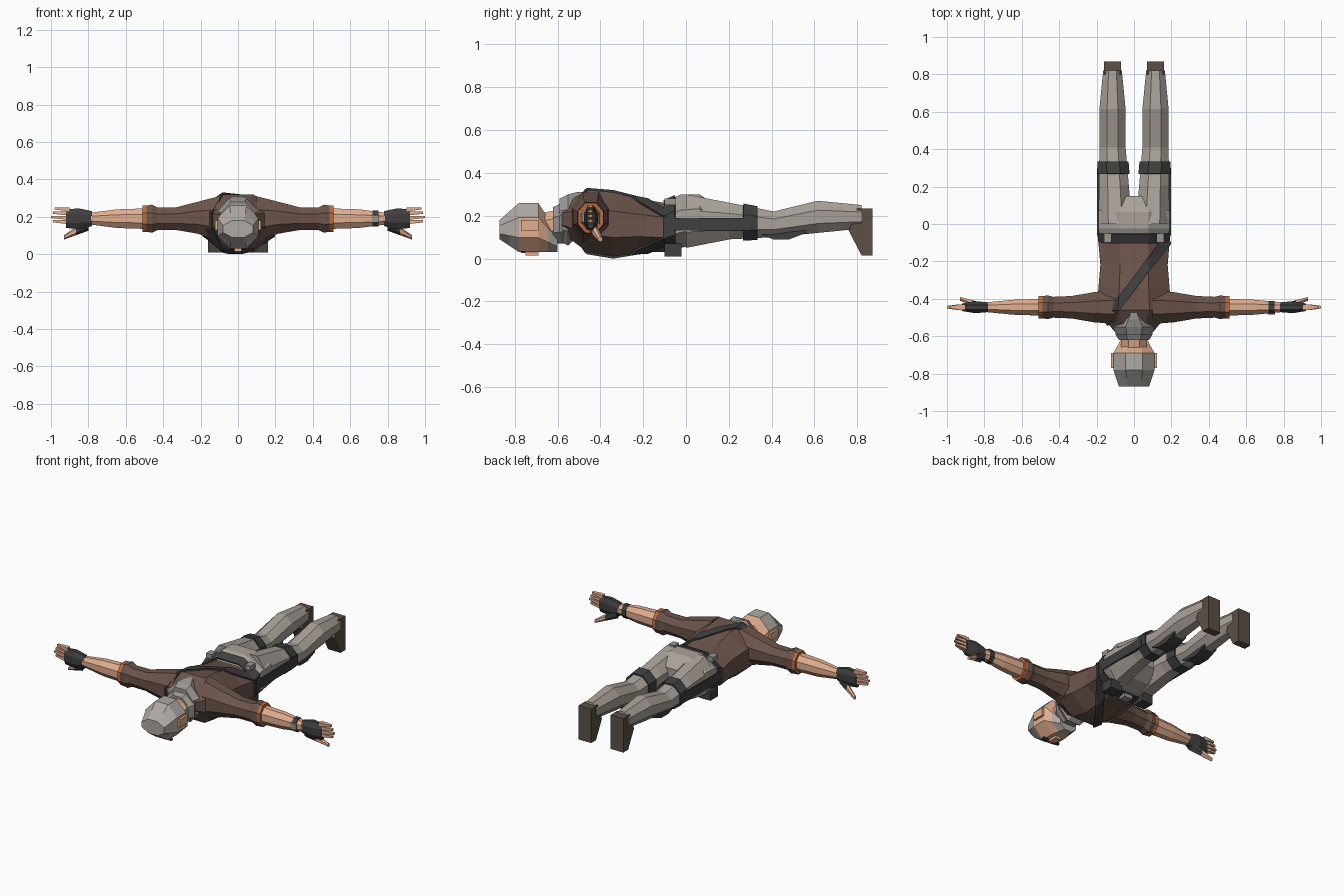
import bpy, bmesh, math
from mathutils import Vector

if "Cube" in bpy.data.objects:
    bpy.data.objects.remove(bpy.data.objects["Cube"])

ARM_Y, ARM_Z, LEG_X = -.445, .19, .115


def material(name, *rgb):
    mat = bpy.data.materials.new(name)
    mat.use_nodes = True
    mat.diffuse_color = (*rgb, 1)
    shader = next(n for n in mat.node_tree.nodes if n.type == 'BSDF_PRINCIPLED')
    shader.inputs["Base Color"].default_value = mat.diffuse_color
    return mat


TROUSER = material("trouser grey", .4, .36, .32)
HAIR = material("hair grey", .43, .4, .37)
SCARF = material("scarf grey", .33, .31, .29)
SHIRT = material("shirt brown", .15, .09, .07)
BOOT = material("boot brown", .11, .08, .06)
DARK = material("dark strap", .05, .05, .05)
SKIN = material("skin", .76, .43, .28)
TRIM = material("orange trim", .5, .15, .05)


def add_object(name, bm, materials, mirror):
    mesh = bpy.data.meshes.new(name)
    bm.to_mesh(mesh)
    bm.free()
    for mat in materials:
        mesh.materials.append(mat)
    part = bpy.data.objects.new(name, mesh)
    bpy.context.collection.objects.link(part)
    if mirror:
        part.modifiers.new("both sides", 'MIRROR')
    return part


def sample(values, t):
    """Read a value at t along evenly spaced controls; a plain number is constant."""
    if not isinstance(values, tuple):
        return values
    place = t * (len(values) - 1)
    i = min(int(place), len(values) - 2)
    return values[i] + (values[i + 1] - values[i]) * (place - i)


def loft(name, axis, span, centre, wide, low, high, *materials,
         mirror=False, sides=8, rings=4, paint=None):
    """Skin evenly spaced rings whose width, bottom and top follow their controls."""
    bm = bmesh.new()
    grow = 1 / math.cos(math.pi / sides)
    loops = []
    for r in range(rings):
        t = r / (rings - 1)
        along, middle = sample(span, t), sample(centre, t)
        bottom, top = sample(low, t), sample(high, t)
        loop = []
        for s in range(sides):
            angle = math.tau * (s + .5) / sides
            across = middle + sample(wide, t) * grow * math.cos(angle)
            z = (bottom + top) / 2 + (top - bottom) / 2 * grow * math.sin(angle)
            loop.append(bm.verts.new((along, across, z) if axis == 'x' else (across, along, z)))
        loops.append(loop)
    for first, second in zip(loops, loops[1:]):
        for s in range(sides):
            bm.faces.new((first[s - 1], first[s], second[s], second[s - 1]))
    bm.faces.new(loops[0])
    bm.faces.new(loops[-1])
    bmesh.ops.recalc_face_normals(bm, faces=bm.faces)
    if paint:
        for face in bm.faces:
            face.material_index = int(paint(face.calc_center_median()))
    return add_object(name, bm, materials, mirror)


def arm_piece(name, span, wide, tall, mat, mirror=True, rings=2):
    """A tube centred on the line of the arm."""
    halves = tall if isinstance(tall, tuple) else (tall, tall)
    low = tuple(ARM_Z - h for h in halves)
    high = tuple(ARM_Z + h for h in halves)
    return loft(name, 'x', span, ARM_Y, wide, low, high, mat, mirror=mirror, rings=rings)


def prism(name, outline, span, mat, mirror=False):
    """Extrude a side outline of (y, z) points across x."""
    bm = bmesh.new()
    face = bm.faces.new([bm.verts.new((span[0], y, z)) for y, z in outline])
    extruded = bmesh.ops.extrude_face_region(bm, geom=[face])["geom"]
    for item in extruded:
        if isinstance(item, bmesh.types.BMVert):
            item.co.x = span[1]
    bmesh.ops.recalc_face_normals(bm, faces=bm.faces)
    return add_object(name, bm, [mat], mirror)


def box(name, x, y, z, mat, mirror=False):
    outline = [(y[0], z[0]), (y[1], z[0]), (y[1], z[1]), (y[0], z[1])]
    return prism(name, outline, x, mat, mirror)


def strap(name, body, centre, direction, half, mirror=False):
    """Cut a strip out of a body part and thicken it outward."""
    bm = bmesh.new()
    bm.from_mesh(body.data)
    normal, middle = Vector(direction).normalized(), Vector(centre)
    for side in (normal, -normal):
        bmesh.ops.bisect_plane(bm, geom=bm.verts[:] + bm.edges[:] + bm.faces[:],
                               plane_co=middle + side * half, plane_no=side, clear_outer=True)
    part = add_object(name, bm, [DARK], mirror)
    shell = part.modifiers.new("thickness", 'SOLIDIFY')
    shell.thickness, shell.offset = .01, 1


# Torso with cross strap
torso = loft("shirt_body", 'y', (-.58, -.1), 0, (.1, .2, .19, .18, .19),
             (.12, .03, .01, .03, .03), (.25, .32, .31, .28, .26), SHIRT, rings=5)
strap("cross_strap", torso, (0, -.32, 0), (.8, -.6, 0), .024)

# Hips, belt and pouches
hips = loft("trouser_hips", 'y', (-.11, .15), 0, (.18, .19, .19, .14),
            (.03, .05, .07, .13), (.26, .3, .3, .24), TROUSER)
strap("belt", hips, (0, -.075, 0), (0, 1, 0), .025)
box("belt_buckle", (-.03, .03), (-.1, -.05), (.01, .04), SCARF)
box("front_pouch", (.08, .16), (-.1, -.02), (.01, .07), DARK, True)
box("back_pouch", (.12, .16), (-.1, -.05), (.25, .28), SCARF, True)

# Legs with thigh straps, knee pads and boots
legs = loft("trouser_legs", 'y', (0, .82), (.1, LEG_X, LEG_X), (.09, .08, .07, .07, .05),
            (.05, .09, .1, .12, .14), (.3, .26, .22, .27, .25), TROUSER, mirror=True, rings=5)
strap("thigh_strap", legs, (0, .3, 0), (0, 1, 0), .033, True)
box("holster_strap", (.18, .197), (-.06, .3), (.13, .19), DARK, True)
loft("knee_pad", 'y', (.33, .56), LEG_X, .045, (.12, .09, .09, .12), .14, DARK,
     mirror=True, sides=4)
prism("boot", [(.76, .13), (.82, .015), (.87, .015), (.87, .235), (.8, .235)],
      (LEG_X - .045, LEG_X + .045), BOOT, True)

# Sleeves, cuffs and forearms
loft("sleeve", 'x', (.1, .45), ARM_Y, (.09, .08, .06, .055), (.07, .11, .13, .13),
     (.31, .28, .25, .25), SHIRT, mirror=True)
arm_piece("sleeve_cuff", (.43, .49), (.055, .063, .06), (.06, .075, .07), SHIRT, rings=3)
arm_piece("cuff_trim", (.48, .51), .06, .07, TRIM)
arm_piece("forearm", (.49, .8), (.045, .04, .025), (.055, .05, .03), SKIN, rings=3)

# Watch on the left wrist
arm_piece("watch_band", (.72, .75), .034, .043, DARK, mirror=False)
box("watch_face", (.715, .755), (ARM_Y - .04, ARM_Y - .03), (.17, .21), SCARF)

# Gloves, fingers and thumbs
arm_piece("glove", (.78, .92), (.026, .032, .02), (.04, .055, .05), DARK, rings=3)
for i in range(4):
    z = ARM_Z - .03 + i * .023
    loft(f"finger_{i + 1}", 'x', (.9, 1 - .01 * abs(i - 1)), ARM_Y, (.014, .014, .007),
         (z, z + .01), z + .022, SKIN, mirror=True, sides=4, rings=3)
loft("thumb", 'x', (.8, .93), (ARM_Y, -.4), (.02, .01), (.13, .08), (.19, .1), DARK, SKIN,
     mirror=True, sides=6, rings=3, paint=lambda c: c.x > .87)

# Neck and scarf
loft("neck", 'y', (-.68, -.55), 0, .07, .09, (.21, .24), SKIN, rings=2)
loft("scarf_upper", 'y', (-.62, -.56), 0, (.08, .1, .09), .07, (.24, .27), SCARF, rings=3)
loft("scarf_lower", 'y', (-.59, -.47), 0, (.09, .11, .07, .03), (.08, .06, .1, .18),
     (.28, .3, .31, .31), SCARF)


def has_hair(c):
    """Hair covers the crown and nape; a beard covers the jaw."""
    return c.y < -.78 or (c.z > .19 and c.y < -.69) or (c.z < .1 and c.y > -.66)


# Head, facing down
loft("head", 'y', (-.87, -.6), 0, (.08, .11, .11, .06), (.09, .03, .03, .03),
     (.18, .26, .26, .12), SKIN, HAIR, rings=7, paint=has_hair)
box("ear", (.1, .124), (-.77, -.69), (.13, .18), SKIN, True)
box("nose", (-.02, .02), (-.75, -.69), (.015, .04), SKIN)
box("eye", (.02, .06), (-.77, -.75), (.025, .034), DARK, True)
